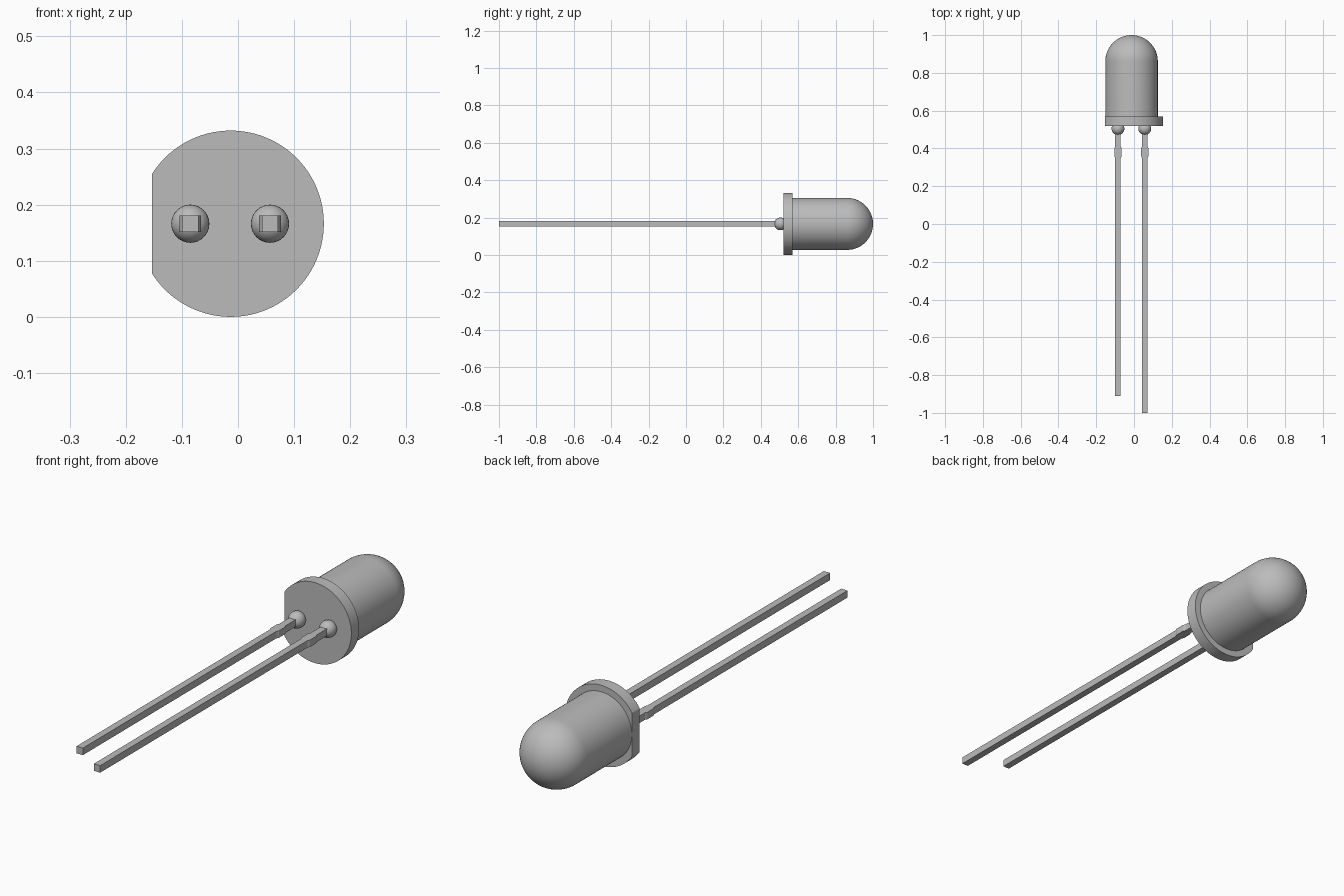
import bpy
import bmesh
import math
from mathutils import Matrix, Vector

if "Cube" in bpy.data.objects:
    bpy.data.objects.remove(bpy.data.objects["Cube"])

AXIS = Vector((-0.013, 0, 0.166))   # centre line of the bulb, along y
FLANGE_R, BODY_R = 0.166, 0.139
FLANGE_BACK, FLANGE_FRONT, TIP = 0.57, 0.52, 1.0

grey = bpy.data.materials.new("neutral grey")
grey.use_nodes = True
colour = (0.5, 0.5, 0.5, 1)
grey.diffuse_color = colour
grey.node_tree.nodes["Principled BSDF"].inputs["Base Color"].default_value = colour


def finish(bm, name, smooth=True):
    bmesh.ops.recalc_face_normals(bm, faces=bm.faces)
    mesh = bpy.data.meshes.new(name)
    bm.to_mesh(mesh)
    bm.free()
    mesh.materials.append(grey)
    obj = bpy.data.objects.new(name, mesh)
    bpy.context.collection.objects.link(obj)
    if smooth:
        bpy.ops.object.select_all(action='DESELECT')
        obj.select_set(True)
        bpy.context.view_layer.objects.active = obj
        bpy.ops.object.shade_smooth_by_angle(angle=math.radians(30))
    return obj


def revolve(name, profile, steps=96):
    """Spin (radius, y) points around the bulb's centre line."""
    bm = bmesh.new()
    verts = [bm.verts.new(AXIS + Vector((r, y, 0))) for r, y in profile]
    edges = [bm.edges.new(pair) for pair in zip(verts, verts[1:])]
    bmesh.ops.spin(bm, geom=verts + edges, cent=AXIS, axis=(0, 1, 0),
                   angle=math.tau, steps=steps)
    bmesh.ops.remove_doubles(bm, verts=bm.verts, dist=0.0001)
    return bm


# Bulb: cylinder with a hemispherical dome
dome = [(BODY_R * math.cos(a), TIP - BODY_R + BODY_R * math.sin(a))
        for a in (math.pi / 2 * i / 20 for i in range(20))]
body = [(0, FLANGE_FRONT + 0.01), (BODY_R, FLANGE_FRONT + 0.01)] + dome + [(0, TIP)]
finish(revolve("bulb", body), "bulb")

# Flange: disc with one flat side
rim = [(0, FLANGE_FRONT), (FLANGE_R, FLANGE_FRONT),
       (FLANGE_R, FLANGE_BACK), (0, FLANGE_BACK)]
bm = revolve("flange", rim)
cut = bmesh.ops.bisect_plane(bm, geom=bm.verts[:] + bm.edges[:] + bm.faces[:],
                             plane_co=(-0.153, 0, 0), plane_no=(-1, 0, 0),
                             clear_outer=True)
bmesh.ops.holes_fill(bm, edges=[e for e in bm.edges if e.is_boundary])
finish(bm, "flange")


def lead(side, x, end):
    # Glue bead where the lead leaves the flange
    bm = bmesh.new()
    bmesh.ops.create_uvsphere(
        bm, u_segments=32, v_segments=16, radius=0.034,
        matrix=Matrix.Translation((x, 0.505, AXIS.z)) @ Matrix.Rotation(math.pi / 2, 4, 'X'))
    finish(bm, side + "_bead")

    # Square wire with a wider crimp near the bulb
    half, wide = 0.0145, 0.0195
    outline = [(half, end), (half, 0.35), (wide, 0.36), (wide, 0.4),
               (half, 0.41), (half, FLANGE_FRONT)]
    bm = bmesh.new()
    rows = [[bm.verts.new((x + sx * w, y, AXIS.z + sz * half))
             for sx, sz in ((-1, -1), (1, -1), (1, 1), (-1, 1))]
            for w, y in outline]
    for a, b in zip(rows, rows[1:]):
        for i in range(4):
            j = (i + 1) % 4
            bm.faces.new((a[i], a[j], b[j], b[i]))
    bm.faces.new(rows[0])
    bm.faces.new(rows[-1])
    finish(bm, side + "_lead", smooth=False)


lead("right", -0.085, -0.91)
lead("left", 0.057, -1.0)
